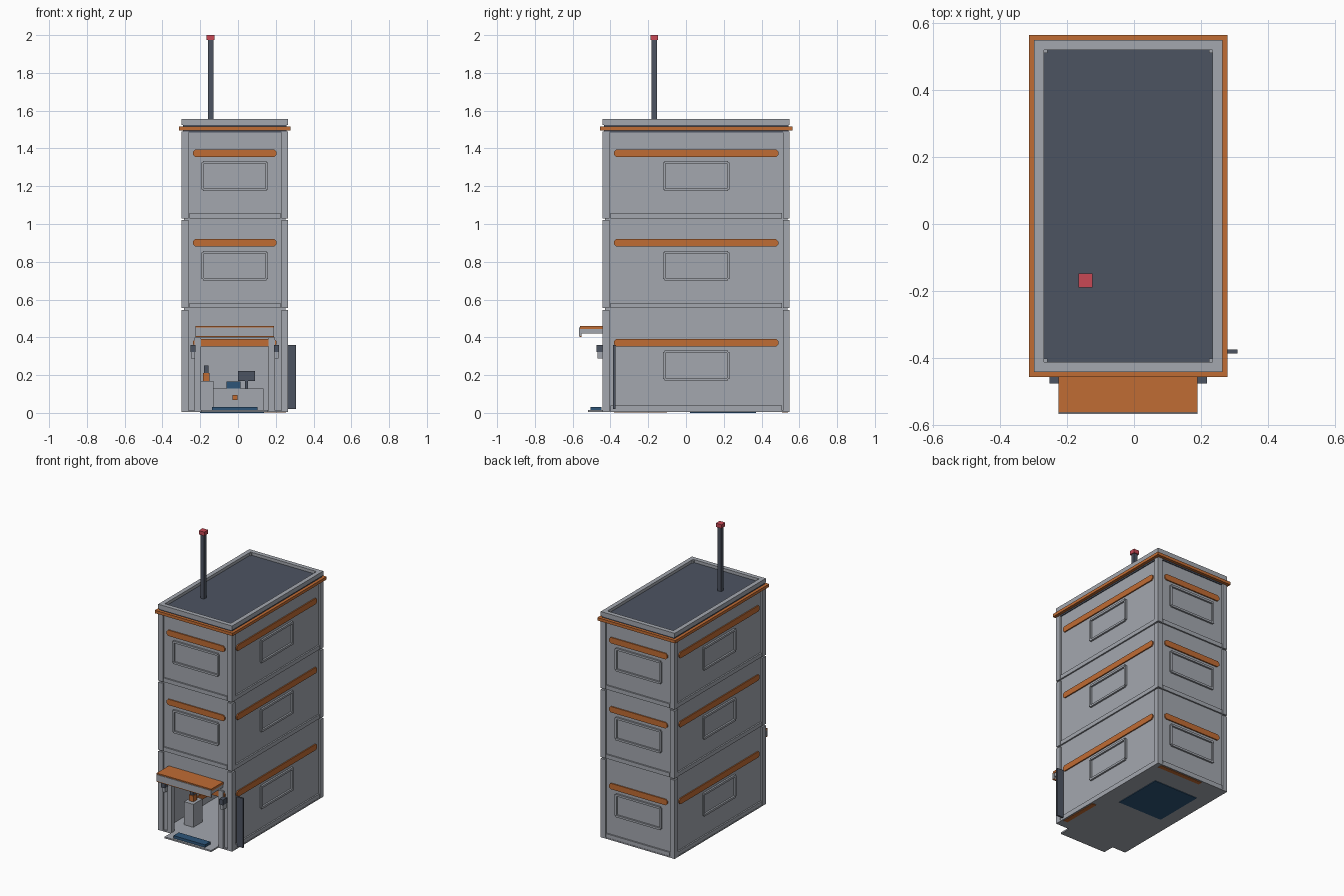
import bpy
import bmesh
from mathutils import Vector

cube = bpy.data.objects.get("Cube")
if cube:
    bpy.data.objects.remove(cube, do_unlink=True)


def material(name, rgb):
    m = bpy.data.materials.new(name)
    m.use_nodes = True
    m.diffuse_color = (*rgb, 1)
    m.node_tree.nodes["Principled BSDF"].inputs["Base Color"].default_value = (*rgb, 1)
    return m


GREY = material("light grey", (0.37, 0.39, 0.43))
DARK = material("dark slate", (0.073, 0.087, 0.12))
ORANGE = material("orange", (0.53, 0.15, 0.034))
RED = material("red", (0.58, 0.065, 0.09))
BLUE = material("blue", (0.026, 0.09, 0.19))

# Building centre and half sizes
CX, CY, HX, HY = -0.017, 0.054, 0.281, 0.495
X0, X1, Y0, Y1 = CX - HX, CX + HX, CY - HY, CY + HY
RECESS = 0.012


def prism(name, points, offset, mat):
    """Extrude a flat polygon by an offset vector."""
    bm = bmesh.new()
    face = bm.faces.new([bm.verts.new(p) for p in points])
    new = bmesh.ops.extrude_face_region(bm, geom=[face])["geom"]
    bmesh.ops.translate(bm, vec=offset, verts=[v for v in new if isinstance(v, bmesh.types.BMVert)])
    bmesh.ops.recalc_face_normals(bm, faces=bm.faces)
    mesh = bpy.data.meshes.new(name)
    bm.to_mesh(mesh)
    bm.free()
    mesh.materials.append(mat)
    obj = bpy.data.objects.new(name, mesh)
    bpy.context.collection.objects.link(obj)
    return obj


def box(name, x, y, z, mat):
    pts = [(x[0], y[0], z[0]), (x[1], y[0], z[0]), (x[1], y[1], z[0]), (x[0], y[1], z[0])]
    return prism(name, pts, Vector((0, 0, z[1] - z[0])), mat)


# Each side: name, outward direction, direction along the wall, half width, distance
SIDES = [
    ("front", Vector((0, -1, 0)), Vector((1, 0, 0)), HX, HY),
    ("back", Vector((0, 1, 0)), Vector((-1, 0, 0)), HX, HY),
    ("left", Vector((1, 0, 0)), Vector((0, 1, 0)), HY, HX),
    ("right", Vector((-1, 0, 0)), Vector((0, -1, 0)), HY, HX),
]


def on_wall(name, side, outline, depth, mat, back=RECESS):
    """Raise an outline of (along, height) points from the recessed wall."""
    label, out, along, half, dist = side
    base = Vector((CX, CY, 0)) + out * (dist - back)
    pts = [base + along * u + Vector((0, 0, z)) for u, z in outline]
    return prism(f"{label}_{name}", pts, out * depth, mat)


def rect(u0, u1, z0, z1):
    return [(u0, z0), (u1, z0), (u1, z1), (u0, z1)]


def stripe(half, z0, z1):
    c = (z1 - z0) * 0.3
    return [(-half + c, z0), (half - c, z0), (half, z0 + c), (half, z1 - c),
            (half - c, z1), (-half + c, z1), (-half, z1 - c), (-half, z0 + c)]


def ring(name, grow, width, z, mat):
    """Rectangular band around the building."""
    a, b, c, d = X0 - grow, X1 + grow, Y0 - grow, Y1 + grow
    box(name + "_front", (a, b), (c, c + width), z, mat)
    box(name + "_back", (a, b), (d - width, d), z, mat)
    box(name + "_left", (b - width, b), (c + width, d - width), z, mat)
    box(name + "_right", (a, a + width), (c + width, d - width), z, mat)


# Storeys: bottom, top, window base
STOREYS = [("ground", 0.01, 0.545, 0.172), ("middle", 0.555, 1.02, 0.70), ("upper", 1.03, 1.49, 1.175)]
DOOR, DOOR_TOP = 0.178, 0.40
for storey, z0, z1, wz in STOREYS:
    if storey != "ground":
        box(storey + "_walls", (X0 + RECESS, X1 - RECESS), (Y0 + RECESS, Y1 - RECESS), (z0 - 0.01, z1), GREY)
    for side in SIDES:
        label, half = side[0], side[3]
        doorway = storey == "ground" and label == "front"
        if doorway:
            for s in (-1, 1):
                lo, hi = sorted((s * DOOR, s * (half - 0.02)))
                on_wall("door_side", side, rect(lo, hi, z0, z1), -0.02, GREY)
                lo, hi = sorted((s * DOOR, s * (DOOR + 0.035)))
                on_wall("door_jamb", side, rect(lo, hi, z0, DOOR_TOP), RECESS, GREY)
            on_wall("door_header", side, rect(-DOOR, DOOR, DOOR_TOP, z1), -0.02, GREY)
        else:
            if storey == "ground":
                on_wall("ground_wall", side, rect(-half + RECESS, half - RECESS, z0, z1), -0.02, GREY)
            on_wall(storey + "_rail", side, rect(-half + 0.04, half - 0.04, z0, z0 + 0.028), RECESS - 0.002, GREY)
            # Raised window frame
            w, t, top = 0.177, 0.014, wz + 0.158
            for s in (-1, 1):
                lo, hi = sorted((s * w, s * (w - t)))
                on_wall(storey + "_window_post", side, rect(lo, hi, wz + 0.008, top - 0.008), 0.01, GREY)
            for z in (wz, top - t):
                on_wall(storey + "_window_bar", side, rect(-w + 0.008, w - 0.008, z, z + t), 0.012, GREY)
        on_wall(storey + "_stripe", side, stripe(half - 0.06, wz + 0.18, wz + 0.22), 0.008, ORANGE)
    for x in (X0, X1 - 0.035):
        for y in (Y0, Y1 - 0.035):
            box(storey + "_corner_post", (x, x + 0.035), (y, y + 0.035), (z0, z1), GREY)

# Base slab with underside panel and strips
box("base_slab", (X0, X1), (Y0, Y1), (0.004, 0.012), GREY)
box("underside_panel", (-0.2, 0.137), (0.02, 0.37), (0, 0.004), BLUE)
box("underside_back_strip", (-0.1, 0.23), (Y1 - 0.04, Y1 - 0.01), (0.001, 0.004), ORANGE)
box("underside_left_strip", (X1 - 0.04, X1 - 0.01), (-0.38, -0.1), (0.001, 0.004), ORANGE)
box("ground_ceiling", (X0 + RECESS, X1 - RECESS), (Y0 + RECESS, Y1 - RECESS), (0.525, 0.55), GREY)

# Roof: cornice, deck, parapet and mast
box("cornice_core", (X0 + 0.006, X1 - 0.006), (Y0 + 0.006, Y1 - 0.006), (1.485, 1.535), DARK)
ring("cornice_trim", 0.015, 0.03, (1.495, 1.515), ORANGE)
ring("parapet", 0, 0.03, (1.525, 1.555), GREY)
for x in (X0 + 0.03, X1 - 0.04):
    for y in (Y0 + 0.03, Y1 - 0.04):
        box("parapet_corner", (x, x + 0.01), (y, y + 0.01), (1.53, 1.55), GREY)
MX, MY = -0.145, -0.168
box("mast", (MX - 0.014, MX + 0.014), (MY - 0.014, MY + 0.014), (1.53, 1.976), DARK)
box("mast_beacon", (MX - 0.021, MX + 0.021), (MY - 0.021, MY + 0.021), (1.974, 2.0), RED)

# Entrance: awning, lamps, step and side sign
box("awning_top", (-0.225, 0.19), (-0.562, Y0 + 0.01), (0.444, 0.46), ORANGE)
box("awning_slab", (-0.22, 0.186), (-0.56, Y0 + 0.01), (0.42, 0.444), GREY)
box("awning_lip", (-0.225, 0.19), (-0.566, -0.552), (0.408, 0.452), GREY)
box("awning_edge", (-0.225, 0.19), (-0.564, -0.554), (0.402, 0.408), ORANGE)
for x in (-0.238, 0.204):
    box("lamp_housing", (x - 0.014, x + 0.014), (-0.475, Y0 + 0.01), (0.322, 0.36), DARK)
    box("lamp_glass", (x - 0.01, x + 0.01), (-0.468, Y0 + 0.01), (0.288, 0.322), GREY)
box("door_step", (-0.195, 0.16), (-0.52, Y0), (0.004, 0.014), GREY)
box("door_mat", (-0.137, 0.102), (-0.505, -0.447), (0.014, 0.032), BLUE)
box("side_sign", (X1 - 0.005, 0.308), (-0.386, -0.374), (0.02, 0.36), DARK)

# Interior: cabinet, desk, screen and seat
box("cabinet", (-0.2, -0.13), (-0.3, -0.2), (0.012, 0.17), GREY)
box("cabinet_device", (-0.185, -0.15), (-0.27, -0.23), (0.17, 0.21), ORANGE)
box("cabinet_device_top", (-0.18, -0.155), (-0.265, -0.235), (0.21, 0.25), DARK)
box("desk", (-0.16, 0.135), (0.2, 0.36), (0.012, 0.13), GREY)
box("desk_badge", (-0.03, -0.003), (0.192, 0.2), (0.068, 0.094), ORANGE)
box("desk_pad", (-0.06, 0.012), (0.2, 0.28), (0.13, 0.165), BLUE)
box("screen", (0, 0.09), (0.25, 0.265), (0.17, 0.222), DARK)
box("screen_stand", (0.038, 0.052), (0.252, 0.264), (0.13, 0.17), DARK)
box("inner_wall_stripe", (X0 + 0.031, X0 + 0.039), (-0.15, 0.45), (0.06, 0.1), ORANGE)
